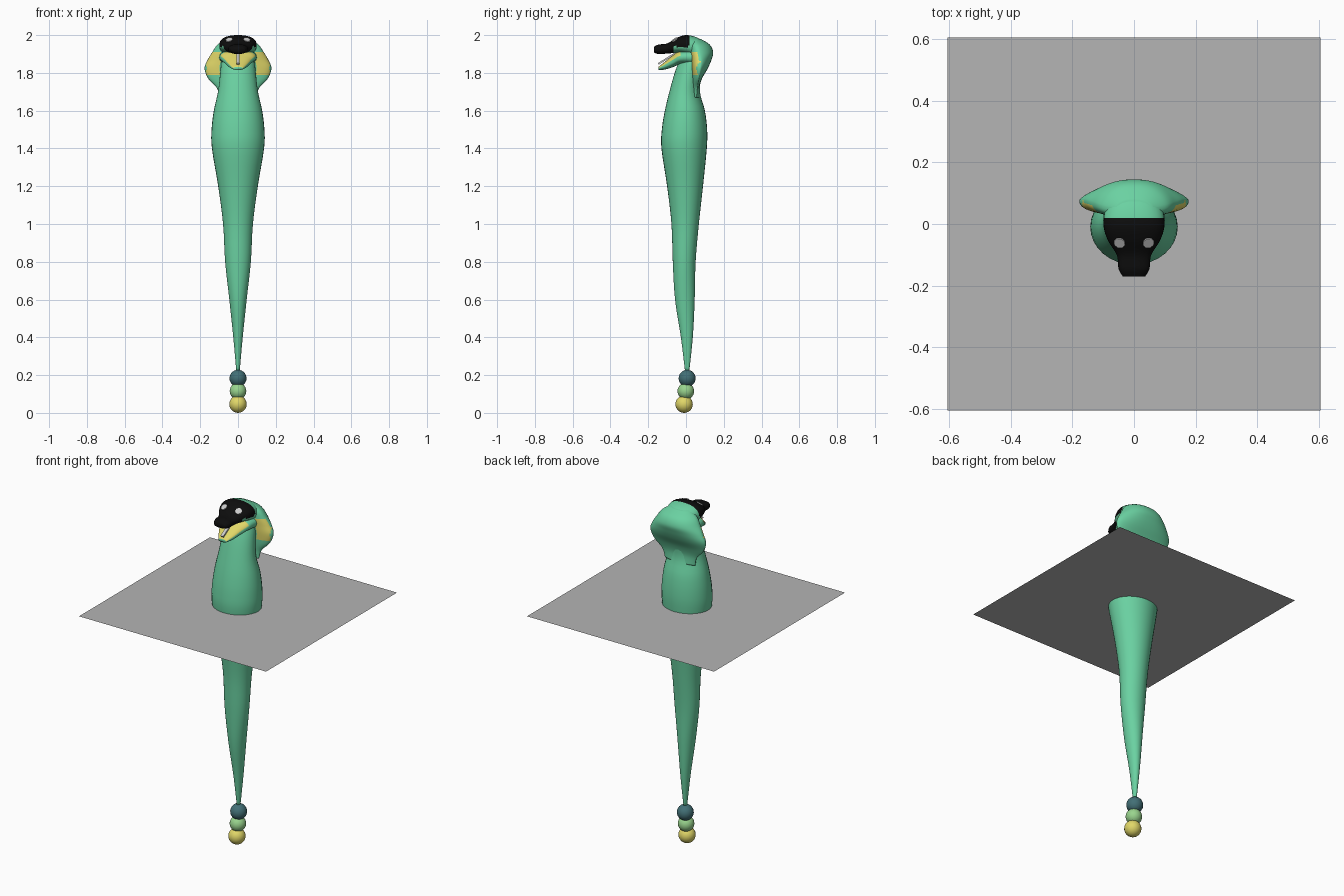
import bpy, bmesh, math
from mathutils import Vector

if "Cube" in bpy.data.objects:
    bpy.data.objects.remove(bpy.data.objects["Cube"])


def mat(name, r, g, b):
    m = bpy.data.materials.new(name)
    m.diffuse_color = (r, g, b, 1)
    m.use_nodes = True
    m.node_tree.nodes["Principled BSDF"].inputs["Base Color"].default_value = m.diffuse_color
    return m


GREEN = mat("scale green", 0.145, 0.64, 0.36)
YELLOW = mat("yellow", 0.75, 0.68, 0.14)
LIME = mat("light green", 0.32, 0.66, 0.27)
TEAL = mat("dark teal", 0.055, 0.16, 0.18)
BLACK = mat("mask black", 0.004, 0.004, 0.004)
SILVER = mat("silver", 0.6, 0.6, 0.6)
GREY = mat("base grey", 0.46, 0.46, 0.46)


def spline(rows, n):
    """Catmull-Rom interpolation of tuples"""
    out = []
    for i in range(len(rows) - 1):
        p0, p1 = rows[max(i - 1, 0)], rows[i]
        p2, p3 = rows[i + 1], rows[min(i + 2, len(rows) - 1)]
        for k in range(n):
            t = k / n
            out.append(tuple(0.5 * (2 * b + (c - a) * t + (2 * a - 5 * b + 4 * c - d) * t * t
                                    + (3 * b - a - 3 * c + d) * t ** 3)
                             for a, b, c, d in zip(p0, p1, p2, p3)))
    return out + [rows[-1]]


def spow(v, e):
    return math.copysign(abs(v) ** e, v)


def loft(name, rows, section, mats, rule=None, n=4, seg=32):
    bm = bmesh.new()
    rings = []
    for row in spline(rows, n):
        rings.append([bm.verts.new(section(row, math.cos(a), math.sin(a)))
                      for a in (2 * math.pi * k / seg for k in range(seg))])
    for r, s in zip(rings, rings[1:]):
        for k in range(seg):
            j = (k + 1) % seg
            bm.faces.new((r[k], r[j], s[j], s[k]))
    bm.faces.new(rings[0])
    bm.faces.new(rings[-1])
    bmesh.ops.recalc_face_normals(bm, faces=bm.faces)
    bm.normal_update()
    for f in bm.faces:
        f.smooth = True
        if rule:
            f.material_index = rule(f.calc_center_median(), f.normal)
    me = bpy.data.meshes.new(name)
    bm.to_mesh(me)
    bm.free()
    for m in mats:
        me.materials.append(m)
    ob = bpy.data.objects.new(name, me)
    bpy.context.collection.objects.link(ob)
    return ob


# Tapering body: z, half width, front y, back y
def body_section(r, c, s):
    z, w, yf, yb = r
    return (w * c, (yf + yb) / 2 + (yb - yf) / 2 * s, z)


loft("body", [(0.21, 0.008, -0.004, 0.016), (0.4, 0.025, -0.027, 0.036), (0.6, 0.046, -0.058, 0.046),
              (0.8, 0.068, -0.070, 0.051), (1.0, 0.079, -0.077, 0.068), (1.2, 0.105, -0.1, 0.09),
              (1.4, 0.138, -0.13, 0.11), (1.5, 0.14, -0.128, 0.112), (1.6, 0.128, -0.112, 0.1),
              (1.7, 0.106, -0.088, 0.074), (1.8, 0.094, -0.06, 0.085), (1.88, 0.086, -0.03, 0.11),
              (1.95, 0.07, 0.0, 0.1)], body_section, [GREEN])


# Flared hood with yellow linings: z, half width, back y, edge y, front y
def hood_section(r, c, s):
    z, w, yb, ye, yf = r
    y = ye + (yb - ye) * s ** 1.3 if s > 0 else ye + (ye - yf) * spow(s, 0.8)
    return (w * spow(c, 0.85), y, z)


def hood_rule(p, n):
    inside = 1.785 < p.z < 1.91 and 0.095 < abs(p.x) < 0.168
    return 1 if inside and p.y < 0.075 and n.y < -0.1 else 0


loft("hood", [(1.67, 0.098, 0.072, 0.055, 0.04), (1.72, 0.112, 0.07, 0.06, 0.035),
              (1.77, 0.158, 0.085, 0.068, 0.032), (1.825, 0.177, 0.116, 0.076, 0.028),
              (1.87, 0.16, 0.135, 0.078, 0.024), (1.91, 0.136, 0.144, 0.07, 0.02),
              (1.95, 0.108, 0.125, 0.06, 0.02), (1.98, 0.06, 0.078, 0.05, 0.025)],
     hood_section, [GREEN, YELLOW], hood_rule, n=6, seg=48)


# Head sections along y: y, half width, top z, bottom z
def head_section(r, c, s):
    y, w, zt, zb = r
    return (w * spow(c, 0.85), y, (zt + zb) / 2 + (zt - zb) / 2 * spow(s, 0.85))


def skull_rule(p, n):
    return 1 if p.y < 0.022 and (p.y < -0.065 or p.z > 1.94) else 0


skull = loft("skull", [(0.11, 0.06, 1.955, 1.88), (0.06, 0.09, 1.987, 1.88), (0.0, 0.099, 2.0, 1.895),
                       (-0.05, 0.086, 1.985, 1.905), (-0.1, 0.056, 1.956, 1.902),
                       (-0.145, 0.05, 1.95, 1.9), (-0.17, 0.036, 1.938, 1.908)],
             head_section, [GREEN, BLACK], skull_rule, n=6)


def jaw_rule(p, n):
    return 1 if n.z > 0.3 and p.y < -0.03 else 0


loft("lower_jaw", [(0.04, 0.1, 1.925, 1.84), (-0.03, 0.094, 1.918, 1.845), (-0.07, 0.07, 1.892, 1.83),
                   (-0.11, 0.048, 1.86, 1.818), (-0.145, 0.026, 1.832, 1.815)],
     head_section, [GREEN, YELLOW], jaw_rule)

# Tongue strip
bpy.ops.mesh.primitive_cube_add(size=1, location=(0, -0.1, 1.877), rotation=(math.radians(32), 0, 0))
tongue = bpy.context.object
tongue.name = "tongue"
tongue.scale = (0.018, 0.11, 0.009)
tongue.data.materials.append(SILVER)

# Eyes: thin plates on the mask
bpy.context.view_layer.update()
for side in (-1, 1):
    hit, loc, nor, idx = skull.closest_point_on_mesh(Vector((side * 0.048, -0.064, 1.98)))
    bpy.ops.mesh.primitive_cylinder_add(vertices=8, radius=0.019, depth=0.008, location=loc)
    eye = bpy.context.object
    eye.name = "eye"
    eye.rotation_euler = nor.to_track_quat("Z", "Y").to_euler()
    eye.data.materials.append(SILVER)

# Tail beads
for z, y, r, m in ((0.046, -0.01, 0.046, YELLOW), (0.115, -0.001, 0.044, LIME), (0.183, 0.006, 0.045, TEAL)):
    bpy.ops.mesh.primitive_uv_sphere_add(segments=24, ring_count=14, radius=r, location=(0, y, z))
    bead = bpy.context.object
    bead.name = "tail_bead"
    bead.data.materials.append(m)
    bpy.ops.object.shade_smooth()

# Flat square sheet the body passes through
bpy.ops.mesh.primitive_plane_add(size=1.21, location=(0, 0, 1.395))
sheet = bpy.context.object
sheet.name = "ground_sheet"
sheet.data.materials.append(GREY)
